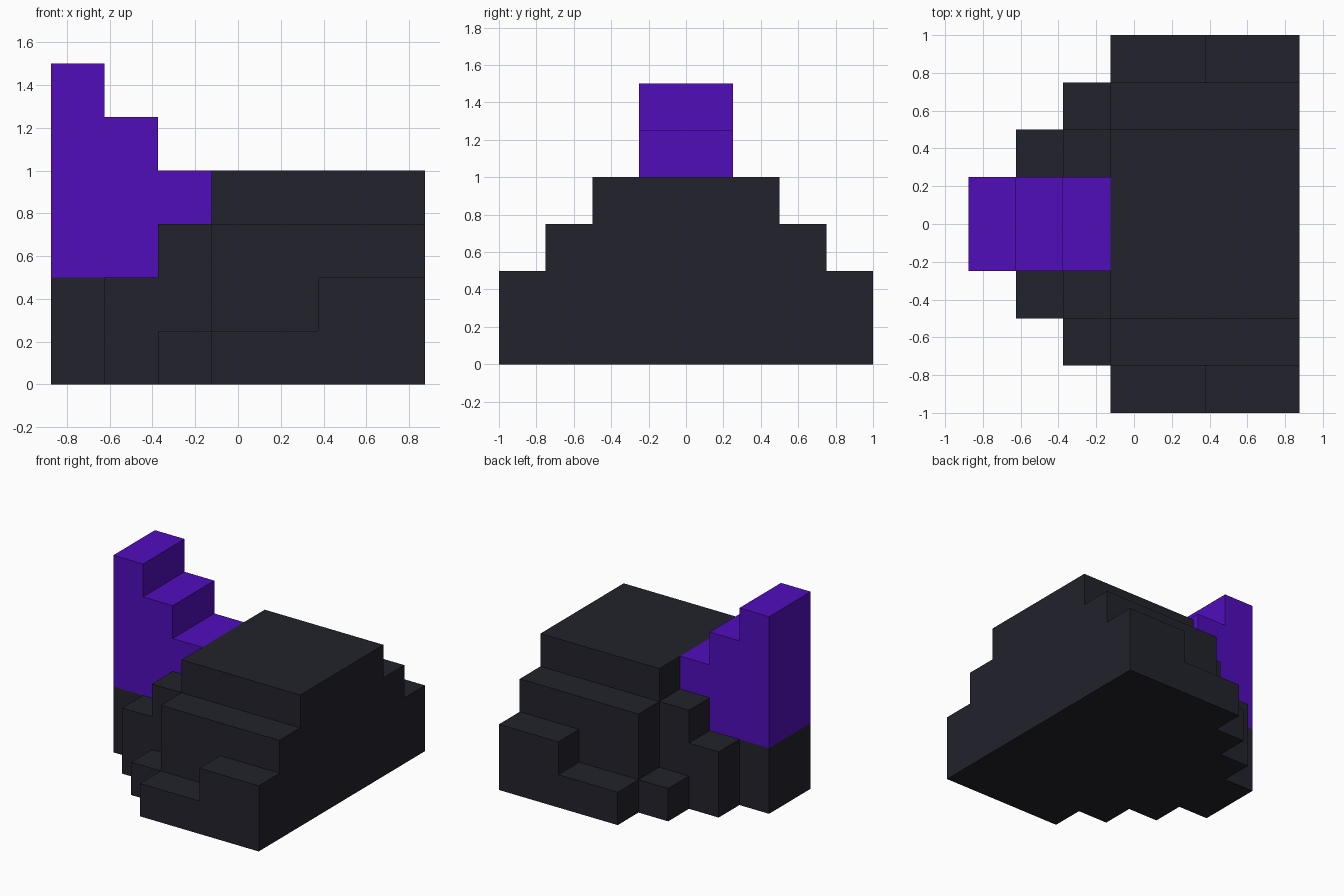
import bpy
import bmesh
from mathutils import Vector

cube = bpy.data.objects.get("Cube")
if cube:
    bpy.data.objects.remove(cube, do_unlink=True)


def material(name, rgb):
    mat = bpy.data.materials.new(name)
    mat.use_nodes = True
    mat.diffuse_color = (*rgb, 1)
    bsdf = mat.node_tree.nodes["Principled BSDF"]
    bsdf.inputs["Base Color"].default_value = (*rgb, 1)
    bsdf.inputs["Roughness"].default_value = 0.8
    return mat


dark = material("charcoal", (0.016, 0.016, 0.025))
purple = material("violet", (0.080, 0.004, 0.50))


def prism(name, profile, axis, lo, hi, mat):
    """Extrude an outline along x (points are y, z) or along y (points are x, z)."""
    bm = bmesh.new()
    if axis == "x":
        verts = [bm.verts.new((lo, a, z)) for a, z in profile]
        step = Vector((hi - lo, 0, 0))
    else:
        verts = [bm.verts.new((a, lo, z)) for a, z in profile]
        step = Vector((0, hi - lo, 0))
    face = bm.faces.new(verts)
    ext = bmesh.ops.extrude_face_region(bm, geom=[face], use_keep_orig=True)
    moved = [g for g in ext["geom"] if isinstance(g, bmesh.types.BMVert)]
    bmesh.ops.translate(bm, verts=moved, vec=step)
    bmesh.ops.recalc_face_normals(bm, faces=bm.faces)
    mesh = bpy.data.meshes.new(name)
    bm.to_mesh(mesh)
    bm.free()
    mesh.materials.append(mat)
    obj = bpy.data.objects.new(name, mesh)
    bpy.context.collection.objects.link(obj)
    return obj


# Main body: stepped roof running along x
half = [(0.75, 0), (0.75, 0.75), (0.5, 0.75), (0.5, 1)]
prism("body", half + [(-y, z) for y, z in reversed(half)],
      "x", -0.125, 0.875, dark)

# Side skirts and low corner feet, mirrored front and back
skirt = [(-0.125, 0), (0.875, 0), (0.875, 0.5), (0.375, 0.5),
         (0.375, 0.25), (-0.125, 0.25)]
foot = [(-0.375, 0), (-0.125, 0), (-0.125, 0.25), (-0.375, 0.25)]
for side, s in (("front", -1), ("back", 1)):
    prism(side + "_skirt", skirt, "y", s * 0.75, s * 1.0, dark)
    prism(side + "_foot", foot, "y", s * 0.5, s * 0.75, dark)

# Stepped shoulder and the narrow base under the fin
prism("shoulder", [(-0.625, 0), (-0.125, 0), (-0.125, 0.75), (-0.375, 0.75),
                   (-0.375, 0.5), (-0.625, 0.5)], "y", -0.5, 0.5, dark)
prism("fin_base", [(-0.875, 0), (-0.625, 0), (-0.625, 0.5), (-0.875, 0.5)],
      "y", -0.25, 0.25, dark)

# Upright stepped fin
prism("fin", [(-0.875, 0.5), (-0.375, 0.5), (-0.375, 0.75), (-0.125, 0.75),
              (-0.125, 1), (-0.375, 1), (-0.375, 1.25), (-0.625, 1.25),
              (-0.625, 1.5), (-0.875, 1.5)], "y", -0.25, 0.25, purple)
